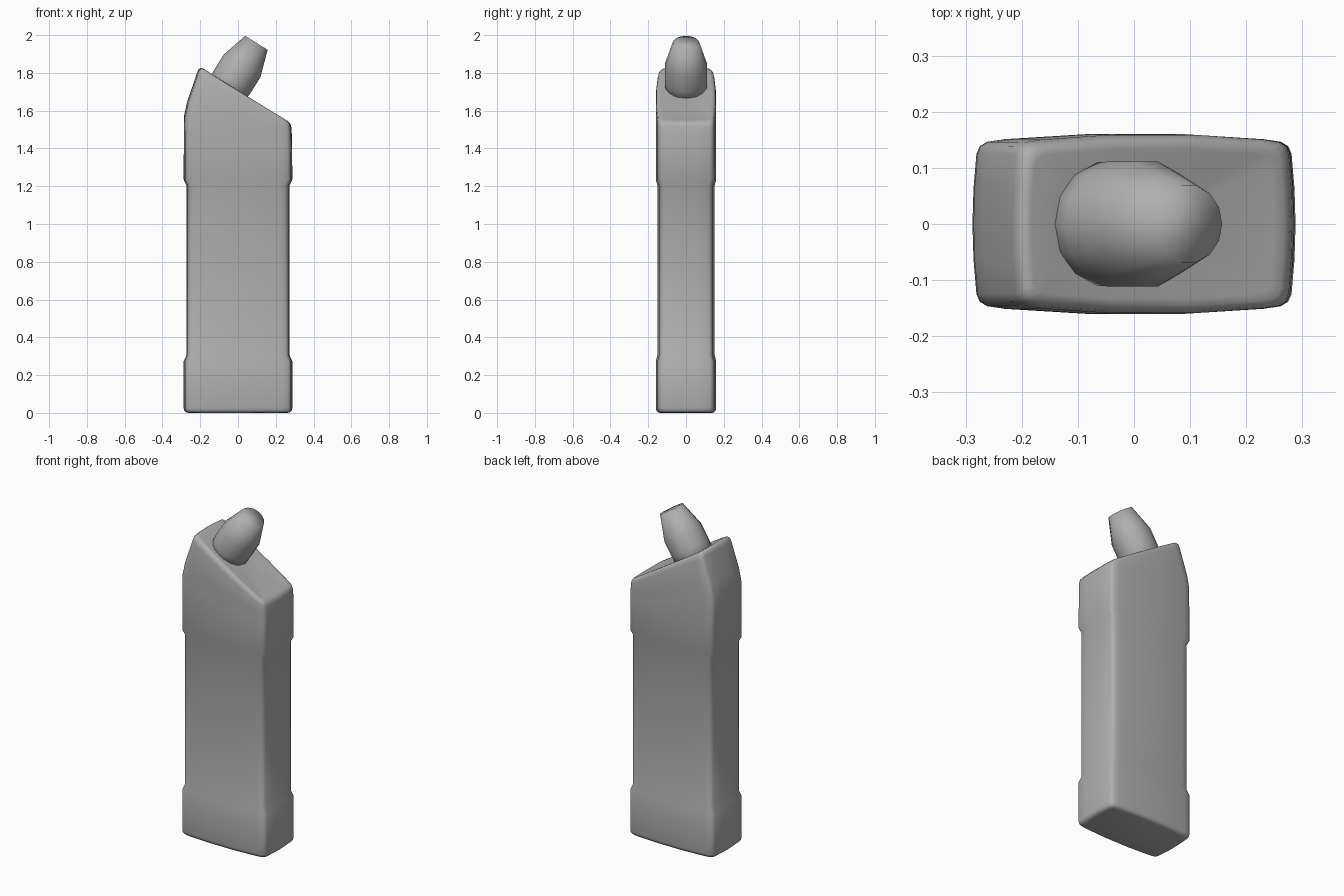
import bpy, bmesh, math
from mathutils import Vector

if "Cube" in bpy.data.objects:
    bpy.data.objects.remove(bpy.data.objects["Cube"])

grey = bpy.data.materials.new("dark_grey_plastic")
grey.diffuse_color = (0.43, 0.43, 0.43, 1)
grey.use_nodes = True
grey.node_tree.nodes["Principled BSDF"].inputs["Base Color"].default_value = grey.diffuse_color


def loft(name, rings):
    """Skin a list of equal-length point rings, cap both ends, shade smooth."""
    bm = bmesh.new()
    loops = [[bm.verts.new(p) for p in ring] for ring in rings]
    n = len(loops[0])
    for a, b in zip(loops, loops[1:]):
        for i in range(n):
            j = (i + 1) % n
            bm.faces.new((a[i], a[j], b[j], b[i]))
    bm.faces.new(loops[0][::-1])
    bm.faces.new(loops[-1])
    bmesh.ops.recalc_face_normals(bm, faces=bm.faces)
    for f in bm.faces:
        f.smooth = True
    mesh = bpy.data.meshes.new(name)
    bm.to_mesh(mesh)
    bm.free()
    mesh.materials.append(grey)
    obj = bpy.data.objects.new(name, mesh)
    bpy.context.collection.objects.link(obj)
    return obj


# Bulged rounded-rectangle section: one quarter, mirrored twice
quarter = [(1, 0), (0.993, 0.4), (0.975, 0.78), (0.955, 0.865),
           (0.91, 0.915), (0.8, 0.945), (0.3, 1)]
half = quarter + [(-u, v) for u, v in reversed(quarter)]
section = half + [(u, -v) for u, v in reversed(half[1:-1])]


def body_ring(xl, zl, xr, zr, hy):
    """Section stretched between its left and right ends, which may differ in height."""
    pts = []
    for u, v in section:
        t = (u + 1) / 2
        pts.append((xl + (xr - xl) * t, v * hy, zl + (zr - zl) * t))
    return pts


# Body: foot, narrower grip, shoulder, slanted top with a shallow dish
flat = [(0.262, 0.0, 0.136), (0.276, 0.003, 0.149), (0.285, 0.012, 0.157),
        (0.288, 0.026, 0.160), (0.288, 0.272, 0.160), (0.273, 0.305, 0.152),
        (0.273, 1.205, 0.152), (0.288, 1.236, 0.160)]
rings = [body_ring(-hx, z, hx, z, hy) for hx, z, hy in flat]
rings += [body_ring(*r) for r in [
    (-0.286, 1.57, 0.286, 1.42, 0.160),
    (-0.270, 1.645, 0.285, 1.475, 0.160),
    (-0.217, 1.800, 0.282, 1.512, 0.159),
    (-0.210, 1.818, 0.278, 1.530, 0.155),
    (-0.198, 1.827, 0.267, 1.543, 0.146),
    (-0.183, 1.822, 0.250, 1.551, 0.133),
    (-0.110, 1.765, 0.120, 1.619, 0.060)]]
loft("bottle_body", rings)

# Tilted tapering nozzle with a small softened tip
base = Vector((-0.042, 0, 1.735))
axis = Vector((0.53, 0, 0.85)).normalized()
side = Vector((0, 1, 0))
across = side.cross(axis)
SIDES = 14
nozzle = []
for s, r in [(-0.06, 0.110), (0.03, 0.114), (0.12, 0.114), (0.264, 0.070)]:
    ring = []
    for i in range(SIDES):
        a = 2 * math.pi * i / SIDES
        ring.append(base + axis * s + across * (r * math.cos(a)) + side * (r * math.sin(a)))
    nozzle.append(ring)
loft("nozzle", nozzle)
